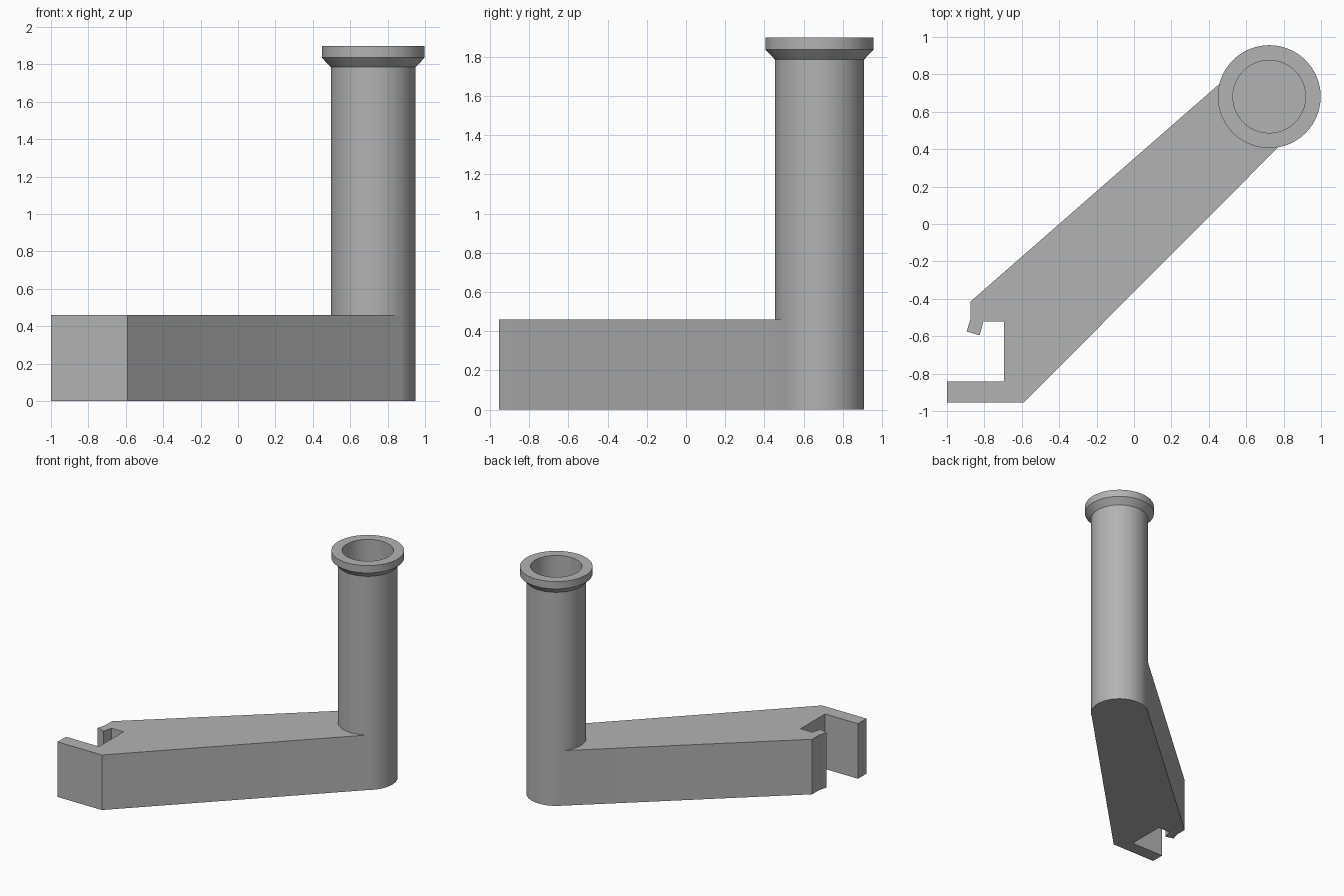
import bpy, bmesh, math
from mathutils import Vector

cube = bpy.data.objects.get("Cube")
if cube:
    bpy.data.objects.remove(cube, do_unlink=True)

grey = bpy.data.materials.new("grey plastic")
grey.use_nodes = True
colour = (0.45, 0.45, 0.45, 1)
grey.diffuse_color = colour
grey.node_tree.nodes["Principled BSDF"].inputs["Base Color"].default_value = colour

POST = Vector((0.723, 0.681, 0))
POST_R, FLANGE_R, BORE_R = 0.227, 0.275, 0.194
ARM_TOP, TOP = 0.46, 1.897


def finish(bm, name):
    bmesh.ops.recalc_face_normals(bm, faces=bm.faces)
    mesh = bpy.data.meshes.new(name)
    bm.to_mesh(mesh)
    bm.free()
    mesh.materials.append(grey)
    obj = bpy.data.objects.new(name, mesh)
    bpy.context.collection.objects.link(obj)
    return obj


def lathe(name, profile, centre, steps=96):
    bm = bmesh.new()
    verts = [bm.verts.new((r, 0, z)) for r, z in profile]
    edges = [bm.edges.new(pair) for pair in zip(verts, verts[1:])]
    bmesh.ops.spin(bm, geom=verts + edges, cent=(0, 0, 0), axis=(0, 0, 1),
                   angle=math.tau, steps=steps)
    bmesh.ops.remove_doubles(bm, verts=bm.verts, dist=1e-4)
    bmesh.ops.translate(bm, verts=bm.verts, vec=centre)
    return finish(bm, name)


def extrude_outline(name, outline, height):
    bm = bmesh.new()
    face = bm.faces.new([bm.verts.new((x, y, 0)) for x, y in outline])
    top = bmesh.ops.extrude_face_region(bm, geom=[face])["geom"]
    bmesh.ops.translate(bm, vec=(0, 0, height),
                        verts=[v for v in top if isinstance(v, bmesh.types.BMVert)])
    return finish(bm, name)


# Hollow post with a flared rim and a blind bore
holder = lathe("post_and_arm", [
    (0, 0), (POST_R, 0), (POST_R, 1.785), (FLANGE_R, 1.836), (FLANGE_R, TOP),
    (BORE_R, TOP), (BORE_R, ARM_TOP), (0, ARM_TOP)], POST)

# Tapered arm with a clip jaw at the free end, running into the post
arm = extrude_outline("arm_cutter", [
    (0.572, 0.850), (-0.875, -0.415), (-0.875, -0.51), (-0.895, -0.575),
    (-0.825, -0.595), (-0.805, -0.52), (-0.695, -0.52), (-0.695, -0.843),
    (-1, -0.843), (-1, -0.955), (-0.59, -0.955), (0.875, 0.515),
    (POST.x, POST.y)], ARM_TOP)
arm.hide_render = True

# Fuse the arm and the post into one body
bpy.context.view_layer.objects.active = holder
holder.select_set(True)
union = holder.modifiers.new("union", 'BOOLEAN')
union.operation = 'UNION'
union.solver = 'EXACT'
union.object = arm
bpy.ops.object.modifier_apply(modifier=union.name)
bpy.data.objects.remove(arm, do_unlink=True)

bpy.ops.object.select_all(action='DESELECT')
holder.select_set(True)
bpy.ops.object.shade_smooth_by_angle(angle=math.radians(30))
